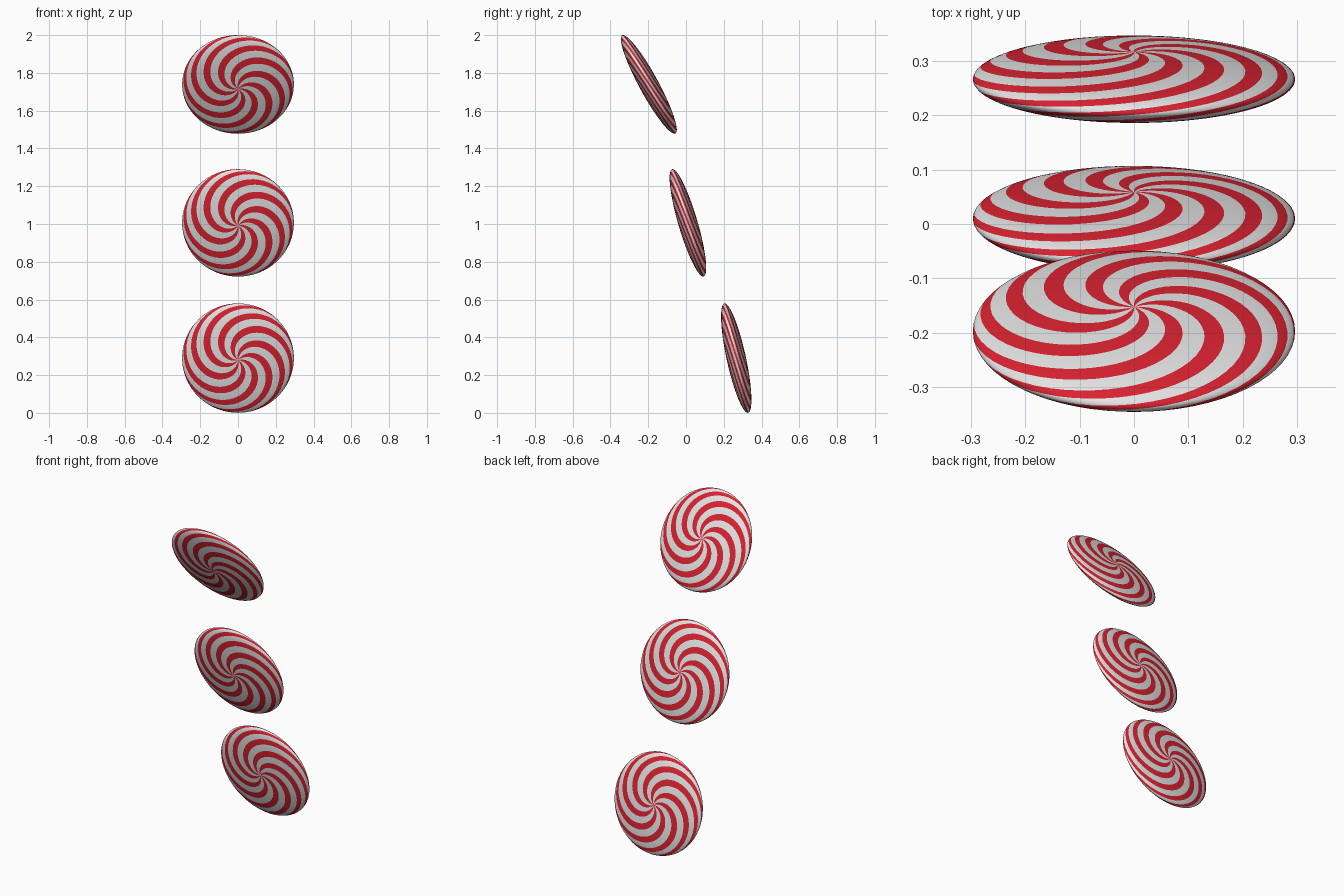
import bpy, bmesh, math
from mathutils import Matrix

if "Cube" in bpy.data.objects:
    bpy.data.objects.remove(bpy.data.objects["Cube"])

RADIUS, HALF_THICK = 0.296, 0.051
ARMS, SUB, RINGS = 8, 4, 64      # arms per disc, columns per stripe, rings pole to pole
RED_SHARE = 0.47


def material(name, rgb):
    m = bpy.data.materials.new(name)
    m.diffuse_color = (*rgb, 1)
    m.use_nodes = True
    m.node_tree.nodes["Principled BSDF"].inputs["Base Color"].default_value = m.diffuse_color
    return m


white = material("candy white", (0.78, 0.78, 0.78))
red = material("candy red", (0.70, 0.016, 0.03))

# Column start angles and colours: each arm is one red and one white stripe
columns = []
pitch = 2 * math.pi / ARMS
for arm in range(ARMS):
    start = math.radians(40) + (arm - RED_SHARE / 2) * pitch
    for i in range(SUB):
        columns.append((start + pitch * RED_SHARE * i / SUB, 1))
    for i in range(SUB):
        columns.append((start + pitch * (RED_SHARE + (1 - RED_SHARE) * i / SUB), 0))


def swirl_disc(name, y, z, tilt):
    """Flattened sphere whose mesh columns twist from pole to pole."""
    bm = bmesh.new()
    n = len(columns)
    back = bm.verts.new((0, 0, HALF_THICK))
    front = bm.verts.new((0, 0, -HALF_THICK))
    rings = []
    for j in range(1, RINGS):
        phi = math.pi * j / RINGS
        r, h = RADIUS * math.sin(phi), HALF_THICK * math.cos(phi)
        rings.append([bm.verts.new((r * math.cos(a - 2 * phi), r * math.sin(a - 2 * phi), h))
                      for a, _ in columns])
    for i, (_, colour) in enumerate(columns):
        k = (i + 1) % n
        faces = [bm.faces.new((back, rings[0][i], rings[0][k])),
                 bm.faces.new((front, rings[-1][k], rings[-1][i]))]
        for upper, lower in zip(rings, rings[1:]):
            faces.append(bm.faces.new((upper[i], lower[i], lower[k], upper[k])))
        for f in faces:
            f.material_index = colour
            f.smooth = True
    # Stand the disc up, its top leaning to the front
    bm.transform(Matrix.Translation((0, y, z)) @ Matrix.Rotation(math.radians(tilt - 90), 4, 'X'))
    mesh = bpy.data.meshes.new(name)
    bm.to_mesh(mesh)
    bm.free()
    mesh.materials.append(white)
    mesh.materials.append(red)
    obj = bpy.data.objects.new(name, mesh)
    bpy.context.collection.objects.link(obj)


swirl_disc("lower_candy_disc", 0.266, 0.290, 12.3)
swirl_disc("middle_candy_disc", 0.010, 1.006, 16.4)
swirl_disc("upper_candy_disc", -0.197, 1.739, 28.5)
